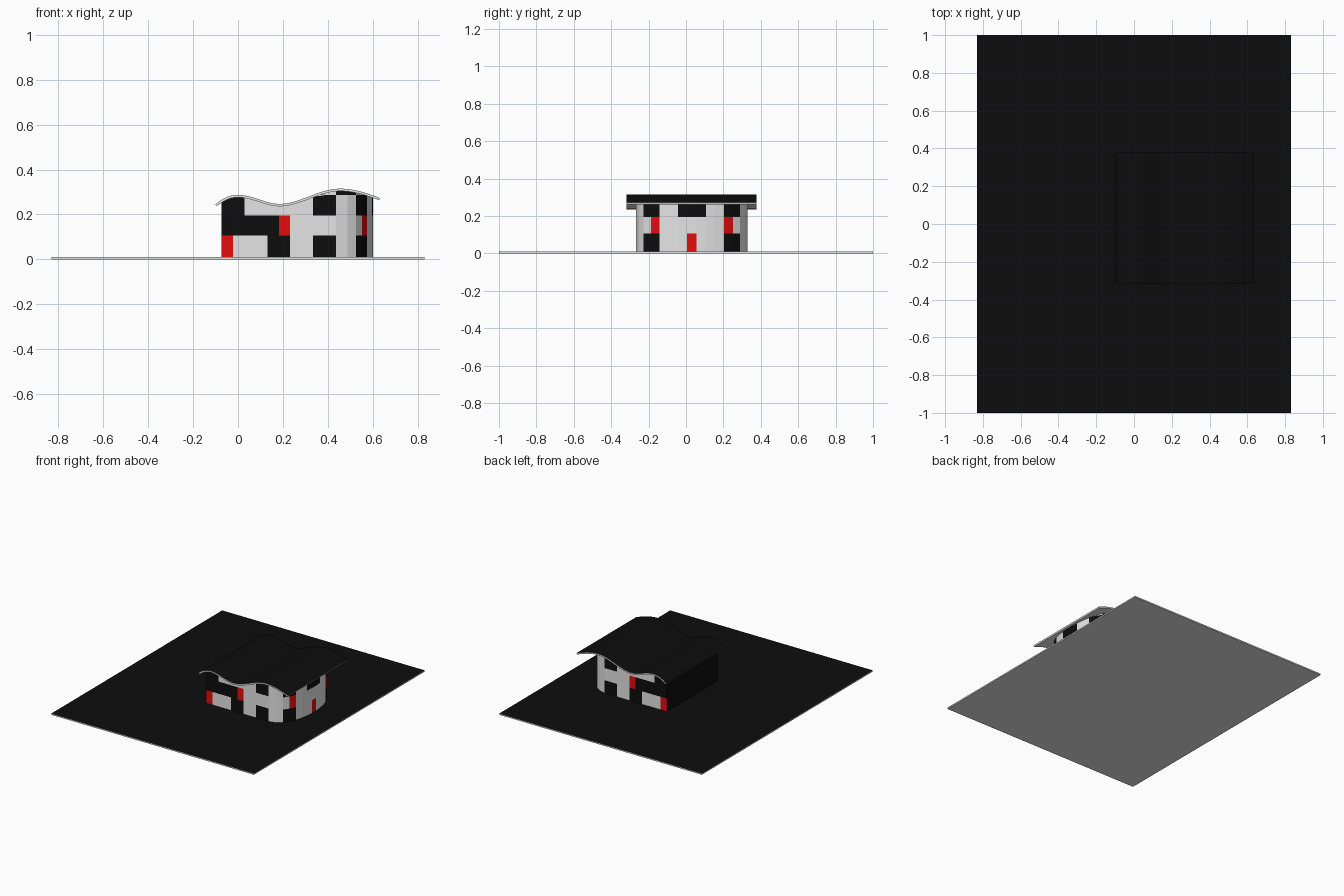
import bpy, bmesh

if "Cube" in bpy.data.objects:
    bpy.data.objects.remove(bpy.data.objects["Cube"])

def material(name, rgb):
    m = bpy.data.materials.new(name)
    m.diffuse_color = (*rgb, 1)
    m.use_nodes = True
    m.node_tree.nodes["Principled BSDF"].inputs["Base Color"].default_value = m.diffuse_color
    return m

MATS = [material("black", (0.004, 0.004, 0.004)),
        material("light_grey", (0.78, 0.78, 0.78)),
        material("red", (0.78, 0.004, 0.004))]
CODE = {"B": 0, "W": 1, "R": 2}

def finish(bm, name):
    me = bpy.data.meshes.new(name)
    bm.to_mesh(me)
    bm.free()
    for m in MATS:
        me.materials.append(m)
    ob = bpy.data.objects.new(name, me)
    bpy.context.collection.objects.link(ob)
    return ob

def black_top(bm):
    bm.normal_update()
    for f in bm.faces:
        f.material_index = 0 if f.normal.z > 0.4 else 1

# Site board: black top, light edges and underside
bm = bmesh.new()
bmesh.ops.create_cube(bm, size=1)
for v in bm.verts:
    v.co = (v.co.x * 1.66, v.co.y * 2, (v.co.z + 0.5) * 0.01)
black_top(bm)
finish(bm, "site_board")

# Roof underside curve: x, z, slope
KEYS = [(-0.094, 0.236, 0.9), (0, 0.276, 0), (0.185, 0.236, 0),
        (0.455, 0.304, 0), (0.628, 0.263, -0.4)]

def roof_z(x):
    for (x0, z0, s0), (x1, z1, s1) in zip(KEYS, KEYS[1:]):
        if x <= x1:
            break
    h = x1 - x0
    t = (x - x0) / h
    return ((2*t**3 - 3*t**2 + 1) * z0 + (t**3 - 2*t**2 + t) * h * s0
            + (3*t**2 - 2*t**3) * z1 + (t**3 - t**2) * h * s1)

# Wavy roof sheet, extruded along y
Y0, Y1, N, THICK = -0.318, 0.378, 56, 0.011
bm = bmesh.new()
rings = []
for i in range(N + 1):
    x = KEYS[0][0] + (KEYS[-1][0] - KEYS[0][0]) * i / N
    z = roof_z(x)
    s = (roof_z(x + 1e-4) - roof_z(x - 1e-4)) / 2e-4
    k = THICK / (1 + s * s) ** 0.5
    rings.append([bm.verts.new(c) for c in
                  ((x, Y0, z), (x, Y1, z), (x - s*k, Y1, z + k), (x - s*k, Y0, z + k))])
for a, b in zip(rings, rings[1:]):
    for j in range(4):
        k = (j + 1) % 4
        bm.faces.new((a[j], a[k], b[k], b[j]))
bm.faces.new(rings[0])
bm.faces.new(rings[-1])
bmesh.ops.recalc_face_normals(bm, faces=bm.faces)
black_top(bm)
roof = finish(bm, "wavy_roof")
bpy.context.view_layer.objects.active = roof
roof.select_set(True)
bpy.ops.object.shade_smooth_by_angle()

# Wall plan: straight front, bowed end, mirrored about the middle
MID = 0.0315
half = [(-0.074 + 0.0511 * i, -0.267) for i in range(11)]
half += [(0.487, -0.252), (0.526, -0.227), (0.553, -0.188), (0.575, -0.141),
         (0.588, -0.093), (0.597, -0.043), (0.601, 0.006)]
plan = half + [(x, 2 * MID - y) for x, y in reversed(half)]

# Panel colours per row (front half, then middle panel)
LEVELS = [0.01, 0.106, 0.196, 0.286, 1.0]
ROWS = [("RWWWBBWWBBWWBBWWW", "R"),
        ("BBBBBRWWWWWWWRWWW", "W"),
        ("BBWWWWWWBBWWBBWWB", "B"),
        ("WWWWWWWWWWBBWWWWW", "W")]

def panel(bm, p, q, lo, hi, mat):
    """Wall panel between two plan points, trimmed to the roof."""
    tp, tq = (min(hi, roof_z(c[0]) + 0.003) for c in (p, q))
    pts = [(*p, lo), (*q, lo), (*q, tq), (*p, tp)]
    if tp <= lo and tq <= lo:
        return
    if tp <= lo or tq <= lo:            # sloping sliver
        t = (lo - tp) / (tq - tp)
        m = (p[0] + t*(q[0]-p[0]), p[1] + t*(q[1]-p[1]), lo)
        pts = [m, (*q, lo), (*q, tq)] if tp <= lo else [(*p, lo), m, (*p, tp)]
    f = bm.faces.new([bm.verts.new(c) for c in pts])
    f.material_index = mat

# Chequered wall panels
bm = bmesh.new()
for (side, mid), lo, hi in zip(ROWS, LEVELS, LEVELS[1:]):
    for c, p, q in zip(side + mid + side[::-1], plan, plan[1:]):
        panel(bm, p, q, lo, hi, CODE[c])
bmesh.ops.remove_doubles(bm, verts=bm.verts, dist=1e-4)
finish(bm, "panel_walls")

# Plain black end wall
bm = bmesh.new()
panel(bm, plan[-1], plan[0], LEVELS[0], 1.0, 0)
finish(bm, "black_end_wall")
